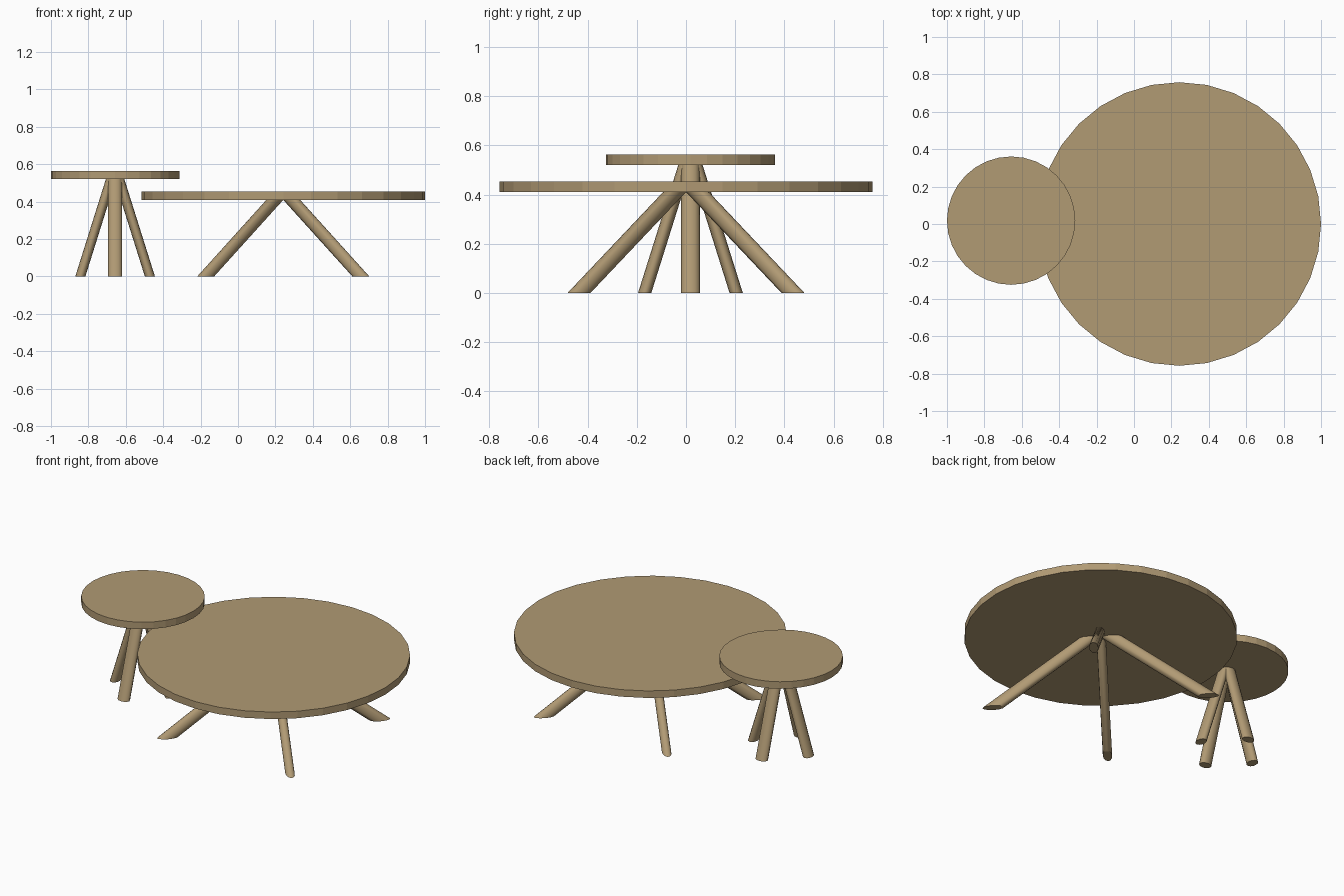
import bpy, bmesh, math

if "Cube" in bpy.data.objects:
    bpy.data.objects.remove(bpy.data.objects["Cube"])

wood = bpy.data.materials.new("light_wood")
wood.diffuse_color = (0.44, 0.325, 0.175, 1)
wood.use_nodes = True
wood.node_tree.nodes["Principled BSDF"].inputs["Base Color"].default_value = wood.diffuse_color


def finish(name, bm):
    bmesh.ops.recalc_face_normals(bm, faces=bm.faces[:])
    mesh = bpy.data.meshes.new(name)
    bm.to_mesh(mesh)
    bm.free()
    mesh.materials.append(wood)
    ob = bpy.data.objects.new(name, mesh)
    bpy.context.collection.objects.link(ob)
    return ob


def loft(name, rings):
    """Skin closed rings of points and cap both ends."""
    bm = bmesh.new()
    loops = [[bm.verts.new(p) for p in r] for r in rings]
    n = len(loops[0])
    for a, b in zip(loops, loops[1:]):
        for i in range(n):
            j = (i + 1) % n
            bm.faces.new((a[i], a[j], b[j], b[i]))
    bm.faces.new(loops[0][::-1])
    bm.faces.new(loops[-1])
    return finish(name, bm)


def ellipse(cx, cy, z, ru, rv, ang, n):
    """Horizontal ellipse, ru along direction ang and rv across it."""
    c, s = math.cos(ang), math.sin(ang)
    pts = []
    for i in range(n):
        t = 2 * math.pi * i / n
        u, v = ru * math.cos(t), rv * math.sin(t)
        pts.append((cx + u * c - v * s, cy + u * s + v * c, z))
    return pts


def table_top(name, cx, cy, r, z0, z1):
    loft(name, [ellipse(cx, cy, z, r, r, 0, 32) for z in (z0, z1)])


def leg(name, cx, cy, foot, head, z, ru, rv):
    ang = math.atan2(foot[1], foot[0])
    ob = loft(name, [ellipse(cx + foot[0], cy + foot[1], 0, ru, rv, ang, 12),
                     ellipse(cx + head[0], cy + head[1], z, ru, rv, ang, 12)])
    bpy.ops.object.select_all(action='DESELECT')
    ob.select_set(True)
    bpy.context.view_layer.objects.active = ob
    bpy.ops.object.shade_smooth_by_angle(angle=math.radians(45))


# Large low table: diagonal splayed legs
LX, LY = 0.242, 0.0
table_top("large_table_top", LX, LY, 0.758, 0.41, 0.453)
for k, (sx, sy) in enumerate(((1, 1), (-1, 1), (-1, -1), (1, -1))):
    leg(f"large_table_leg_{k + 1}", LX, LY, (0.415 * sx, 0.435 * sy),
        (0.04 * sx, 0.042 * sy), 0.415, 0.06, 0.026)

# Small tall side table: four steeper legs along the axes
SX, SY = -0.657, 0.018
table_top("small_table_top", SX, SY, 0.343, 0.52, 0.563)
for k, (dx, dy) in enumerate(((1, 0), (0, 1), (-1, 0), (0, -1))):
    leg(f"small_table_leg_{k + 1}", SX, SY, (0.186 * dx, 0.186 * dy),
        (0.021 * dx, 0.021 * dy), 0.525, 0.027, 0.038)
